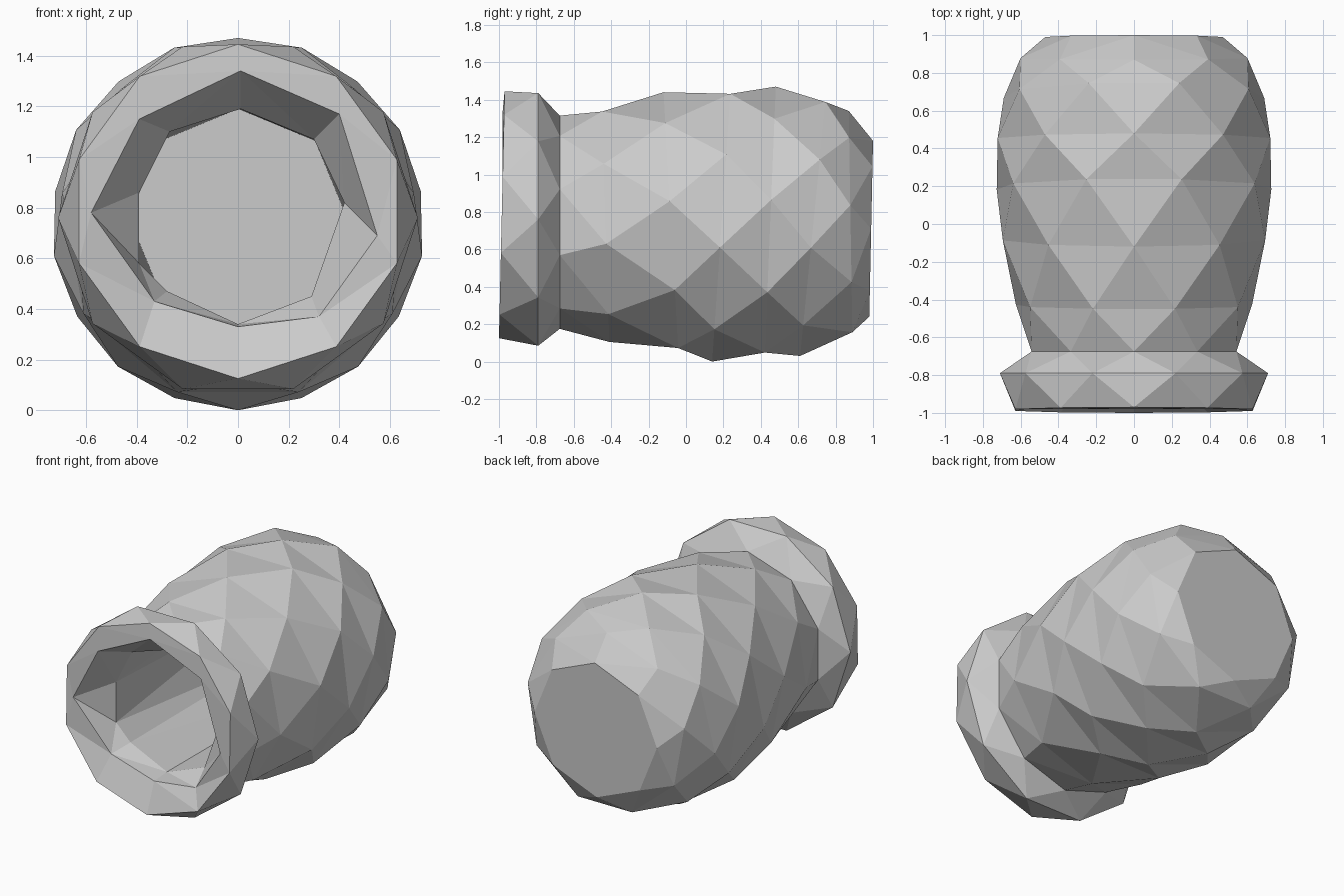
import bpy, bmesh, math

if "Cube" in bpy.data.objects:
    bpy.data.objects.remove(bpy.data.objects["Cube"])

bm = bmesh.new()


def ring(y, r, cz=0.735, n=9, phase=0.0, tilt=0.0):
    """Faceted cross-section facing the y axis; tilt leans its top backwards."""
    out = []
    for i in range(n):
        a = 2 * math.pi * (i + phase) / n
        out.append(bm.verts.new((r * math.sin(a), y + tilt * math.cos(a), cz + r * math.cos(a))))
    return out


def outline(y, pts):
    return [bm.verts.new((x, y, z)) for x, z in pts]


def skin(a, b):
    """Triangle strip between two rings, whatever their side counts."""
    def angles(vs):
        cz = sum(v.co.z for v in vs) / len(vs)
        t = [math.atan2(v.co.x, v.co.z - cz) for v in vs]
        for k in range(1, len(t)):
            while t[k] < t[k - 1]:
                t[k] += 2 * math.pi
        return t + [t[0] + 2 * math.pi]
    ta, tb = angles(a), angles(b)
    i = j = 0
    while i < len(a) or j < len(b):
        va, vb = a[i % len(a)], b[j % len(b)]
        step_a = j == len(b) or (i < len(a) and ta[i + 1] + ta[i] < tb[j + 1] + tb[j])
        if step_a:
            i += 1
            bm.faces.new((va, a[i % len(a)], vb))
        else:
            j += 1
            bm.faces.new((va, b[j % len(b)], vb))


# Mouth opening and throat
mouth = outline(-0.98, [(0.01, 1.34), (0.4, 1.17), (0.55, 0.69), (0.32, 0.37),
                        (0, 0.33), (-0.33, 0.43), (-0.58, 0.78), (-0.39, 1.15)])
for v in mouth[3:6]:
    v.co.y = -0.92
throat = outline(-0.78, [(0.01, 1.19), (0.3, 1.07), (0.42, 0.82), (0.29, 0.45), (0, 0.34),
                         (-0.28, 0.47), (-0.39, 0.58), (-0.39, 0.86), (-0.27, 1.1)])

rings = [
    # Hollow inside, straight walls from floor to throat
    ring(0.86, 0.43, 0.76, n=8),
    throat,
    mouth,
    # Flared rim
    ring(-0.985, 0.66, 0.785, n=10, phase=0, tilt=0.015),
    ring(-0.79, 0.71, 0.76, n=10, phase=0.5),
    # Bulging body, rings staggered for the faceted look
    ring(-0.675, 0.57, 0.745, n=10),
    ring(-0.43, 0.635, 0.74, phase=0.5, tilt=-0.02),
    ring(-0.08, 0.705, 0.735, phase=0, tilt=-0.04),
    ring(0.19, 0.738, 0.738, phase=0.5, tilt=0.05),
    ring(0.45, 0.733, 0.737, phase=0, tilt=0.03),
    ring(0.68, 0.70, 0.73, phase=0.5, tilt=0.07),
    ring(0.88, 0.61, 0.73, phase=0, tilt=-0.01),
    # Flat back
    ring(0.99, 0.47, 0.71, n=8, phase=0.0, tilt=0.01),
]
for a, b in zip(rings, rings[1:]):
    skin(a, b)
bm.faces.new(rings[0])
bm.faces.new(rings[-1])
bmesh.ops.recalc_face_normals(bm, faces=bm.faces)

mesh = bpy.data.meshes.new("jar")
bm.to_mesh(mesh)
bm.free()
jar = bpy.data.objects.new("jar", mesh)
bpy.context.collection.objects.link(jar)
